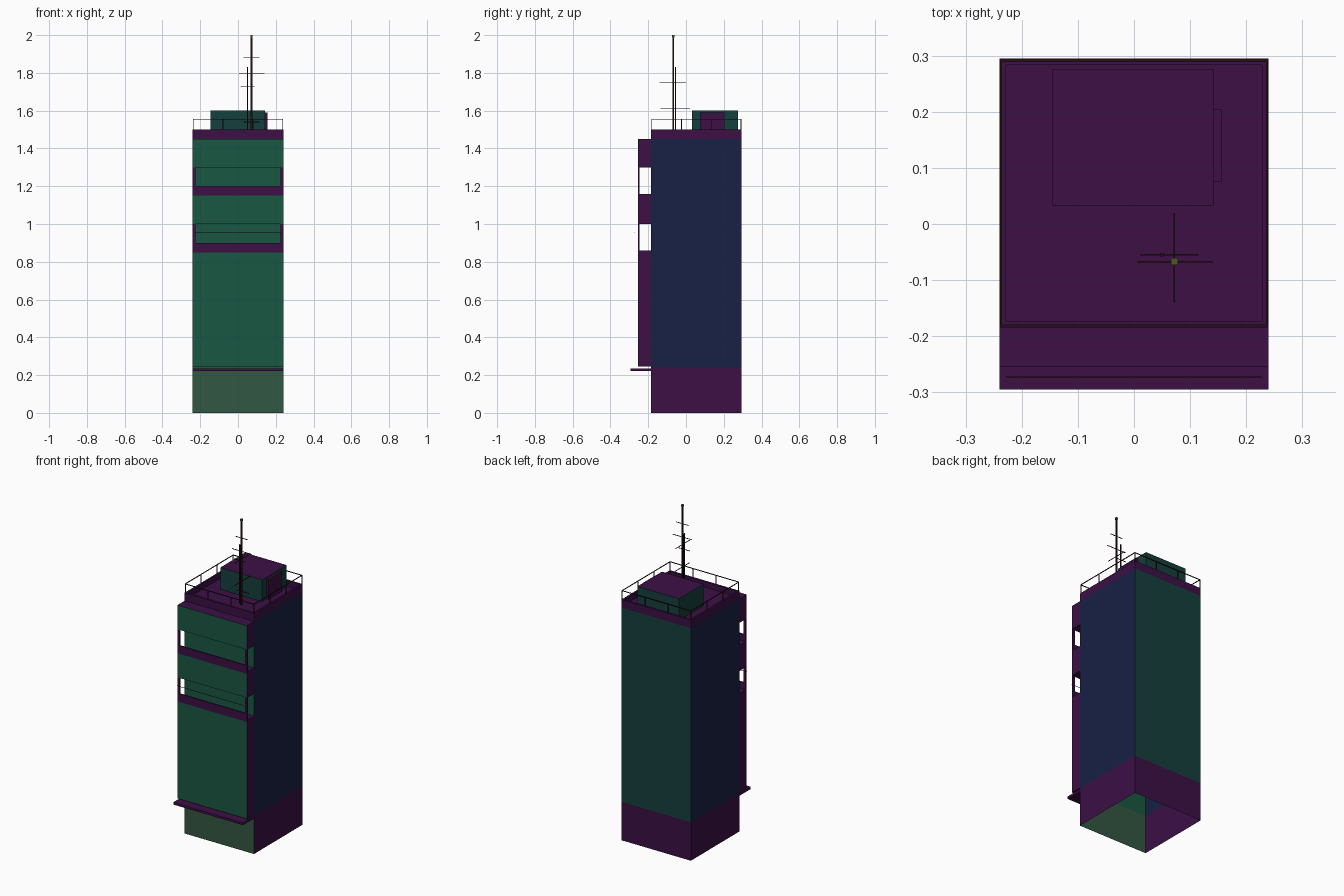
import bpy, bmesh
from mathutils import Vector

if "Cube" in bpy.data.objects:
    bpy.data.objects.remove(bpy.data.objects["Cube"])


def mat(name, *c):
    m = bpy.data.materials.new(name)
    m.diffuse_color = (*c, 1)
    m.use_nodes = True
    m.node_tree.nodes["Principled BSDF"].inputs["Base Color"].default_value = m.diffuse_color
    return m


PURPLE = mat("purple_trim", 0.045, 0.005, 0.06)
GREEN = mat("green_glass", 0.01, 0.095, 0.055)
SHOP = mat("shopfront", 0.032, 0.095, 0.055)
NAVY = mat("navy_side", 0.009, 0.015, 0.06)
TEAL = mat("teal_wall", 0.007, 0.05, 0.045)
METAL = mat("dark_metal", 0.02, 0.006, 0.006)
LAMP = mat("lamp_olive", 0.07, 0.1, 0.02)


def finish(name, bm, mats):
    me = bpy.data.meshes.new(name)
    bm.to_mesh(me)
    bm.free()
    for m in mats:
        me.materials.append(m)
    ob = bpy.data.objects.new(name, me)
    bpy.context.collection.objects.link(ob)
    return ob


def pick(n, front, back, side, top):
    if abs(n.z) > 0.5:
        return top
    if abs(n.x) > 0.5:
        return side
    return front if n.y < 0 else back


def box(name, x, y, z, front, side=None, top=None, skip=()):
    """Box from (min, max) ranges; skip removes faces by outward direction."""
    side, top = side or front, top or side or front
    bm = bmesh.new()
    bmesh.ops.create_cube(bm, size=1)
    for v in bm.verts:
        v.co = Vector([r[0] + (c + 0.5) * (r[1] - r[0]) for r, c in zip((x, y, z), v.co)])
    bm.normal_update()
    mats = list(dict.fromkeys([front, side, top]))
    for f in bm.faces:
        f.material_index = mats.index(pick(f.normal, front, front, side, top))
    bmesh.ops.delete(bm, geom=[f for f in bm.faces
                               if any(f.normal.dot(Vector(s)) > 0.9 for s in skip)], context='FACES')
    return finish(name, bm, mats)


def rod(name, a, b, t, m=METAL):
    """Thin square bar along one axis."""
    r = [(min(p, q) - t / 2, max(p, q) + t / 2) if p == q else (min(p, q), max(p, q))
         for p, q in zip(a, b)]
    return box(name, *r, m)


W, Y0, Y1, BAY = 0.24, -0.185, 0.295, -0.255
DECK = 1.465

# hollow tower shell: ground floor, main storeys, parapet, sunken roof deck
bm = bmesh.new()
mats = [PURPLE, SHOP, GREEN, NAVY, TEAL]


def ring(inset, z):
    w = W - inset
    return [bm.verts.new(c) for c in ((-w, Y0 + inset, z), (w, Y0 + inset, z),
                                      (w, Y1 - inset, z), (-w, Y1 - inset, z))]


rings = [ring(0, 0), ring(0, 0.24), ring(0, 1.45), ring(0, 1.5), ring(0.012, 1.5), ring(0.012, DECK)]
bands = [(1, 0, 0, 0), (2, 3, 4, 3)] + [(0, 0, 0, 0)] * 3     # front, right, back, left
for lo, hi, cols in zip(rings, rings[1:], bands):
    for i in range(4):
        j = (i + 1) % 4
        bm.faces.new((lo[i], lo[j], hi[j], hi[i])).material_index = cols[i]
bm.faces.new(rings[-1])
finish("tower_shell", bm, mats)

# projecting front bay, split by two open balconies
BACK = [(0, 1, 0)]
for i, (z0, z1) in enumerate(((0.245, 0.85), (1.0, 1.15), (1.3, 1.45))):
    box(f"bay_{i}", (-W, W), (BAY, Y0), (z0, z1), GREEN, PURPLE, PURPLE, BACK)
for i, z in enumerate((0.85, 1.15)):
    box(f"balcony_floor_{i}", (-W, W), (BAY, Y0), (z, z + 0.01), PURPLE, skip=BACK)
    box(f"balcony_parapet_{i}", (-W, W), (BAY, BAY + 0.01), (z + 0.01, z + 0.05), PURPLE)
    for s in (-1, 1):
        xs = sorted((s * W, s * (W - 0.014)))
        box(f"balcony_post_{i}", xs, (BAY, BAY + 0.01), (z + 0.05, z + 0.15), PURPLE)
rod("front_cable", (-0.228, -0.273, 0.957), (0.228, -0.273, 0.957), 0.002)

# entrance canopy
box("canopy", (-W, W), (-0.295, Y0), (0.222, 0.236), PURPLE)

# rooftop plant room and its door
box("plant_room", (-0.145, 0.143), (0.033, 0.275), (DECK, 1.6), TEAL, TEAL, PURPLE)
box("plant_room_door", (0.143, 0.157), (0.075, 0.205), (DECK, 1.59), PURPLE)

# roof railing
RX, RA, RB, RZ = 0.237, -0.181, 0.291, 1.555
for s in (-1, 1):
    rod("rail_side", (s * RX, RA, RZ), (s * RX, RB, RZ), 0.004)
    for k in range(4):
        y = RA + (RB - RA) * k / 3
        rod("rail_post_side", (s * RX, y, 1.5), (s * RX, y, RZ), 0.004)
for y in (RA, RB):
    rod("rail_end", (-RX, y, RZ), (RX, y, RZ), 0.004)
    for k in (1, 2):
        x = -RX + 2 * RX * k / 3
        rod("rail_post_end", (x, y, 1.5), (x, y, RZ), 0.004)

# antenna masts with cross bars and a top lamp
MX, MY = 0.072, -0.067
rod("main_mast", (MX, MY, DECK), (MX, MY, 1.99), 0.009)
box("mast_lamp", (MX - 0.006, MX + 0.006), (MY - 0.006, MY + 0.006), (1.988, 2.0), LAMP)
rod("second_mast", (0.05, -0.055, DECK), (0.05, -0.055, 1.83), 0.006)
for x0, x1, y, z in ((0.03, 0.114, MY, 1.88), (0.005, 0.14, MY, 1.797),
                     (0.012, 0.088, -0.055, 1.73), (0.03, 0.115, -0.055, 1.54)):
    rod("cross_bar_x", (x0, y, z), (x1, y, z), 0.003)
for y0, y1, z in ((-0.14, 0.0, 1.75), (-0.135, 0.02, 1.61)):
    rod("cross_bar_y", (MX, y0, z), (MX, y1, z), 0.003)
